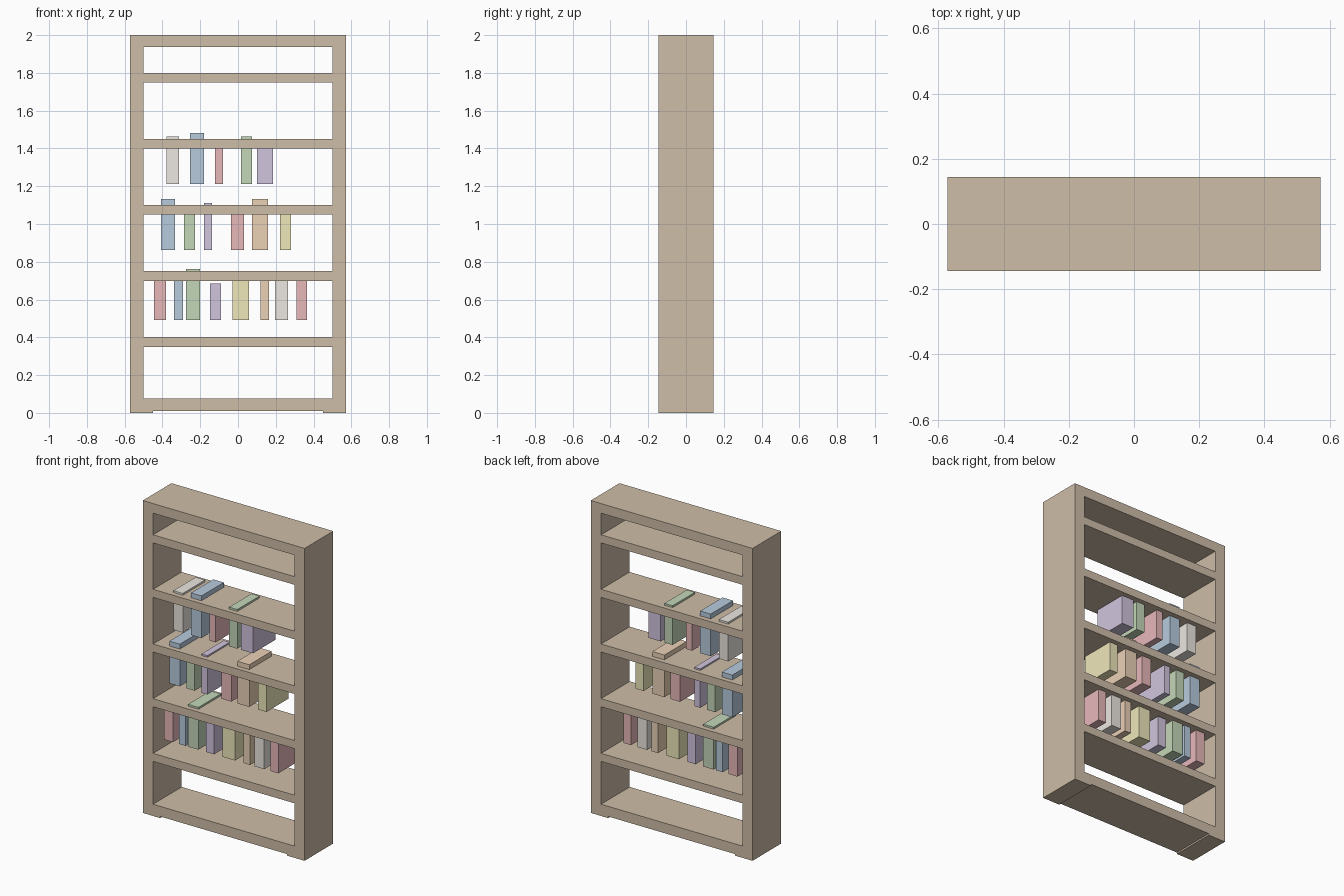
import bpy

if "Cube" in bpy.data.objects:
    bpy.data.objects.remove(bpy.data.objects["Cube"])


def material(name, rgb):
    m = bpy.data.materials.new(name)
    m.diffuse_color = (*rgb, 1)
    m.use_nodes = True
    m.node_tree.nodes["Principled BSDF"].inputs["Base Color"].default_value = m.diffuse_color
    return m


def box(name, x, y, z, mat):
    """Axis-aligned box from (min, max) ranges."""
    bpy.ops.mesh.primitive_cube_add(size=1, location=[sum(r) / 2 for r in (x, y, z)])
    ob = bpy.context.object
    ob.name = name
    ob.scale = [r[1] - r[0] for r in (x, y, z)]
    bpy.ops.object.transform_apply(location=False, rotation=False, scale=True)
    ob.data.materials.append(mat)
    return ob


wood = material("wood", (0.62, 0.51, 0.39))
covers = {n: material(n + "_cover", c) for n, c in {
    "red": (0.80, 0.48, 0.49), "blue": (0.48, 0.60, 0.73),
    "green": (0.55, 0.68, 0.48), "purple": (0.64, 0.56, 0.73),
    "yellow": (0.86, 0.80, 0.49), "orange": (0.83, 0.64, 0.47),
    "cream": (0.84, 0.80, 0.75)}.items()}

DEPTH = (-0.145, 0.145)
OUTER, INNER = 0.573, 0.5

# Side panels and the low feet under them
for side, s in (("left", -1), ("right", 1)):
    box(side + "_side_panel", sorted((s * INNER, s * OUTER)), DEPTH, (0.01, 2), wood)
    box(side + "_foot", sorted((s * 0.45, s * OUTER)), DEPTH, (0, 0.01), wood)

# Bottom board, top board and shelves, flush with the panels
box("bottom_board", (-INNER, INNER), DEPTH, (0.01, 0.075), wood)
box("top_board", (-INNER, INNER), DEPTH, (1.938, 2), wood)
for i, top in enumerate((0.401, 0.751, 1.101, 1.451, 1.80)):
    box(f"shelf_{i + 1}", (-INNER, INNER), DEPTH, (top - 0.052, top), wood)

# Books: row base height, then (colour, left, right, top)
rows = [
    (0.492, [("red", -.444, -.381, .73), ("blue", -.339, -.291, .71),
             ("green", -.275, -.201, .763), ("purple", -.148, -.09, .685),
             ("yellow", -.029, .058, .74), ("orange", .119, .164, .72),
             ("cream", .196, .265, .74), ("red", .31, .365, .72)]),
    (0.862, [("blue", -.407, -.333, 1.132), ("green", -.286, -.228, 1.08),
             ("purple", -.18, -.138, 1.111), ("red", -.037, .032, 1.08),
             ("orange", .074, .159, 1.132), ("yellow", .222, .28, 1.07)]),
    (1.212, [("cream", -.378, -.312, 1.463), ("blue", -.254, -.18, 1.482),
             ("red", -.122, -.079, 1.43), ("green", .016, .074, 1.463),
             ("purple", .10, .185, 1.43)]),
]
for r, (base, books) in enumerate(rows):
    for i, (colour, left, right, top) in enumerate(books):
        box(f"book_row{r + 1}_{i + 1}", (left, right), (-0.113, 0.113), (base, top), covers[colour])
